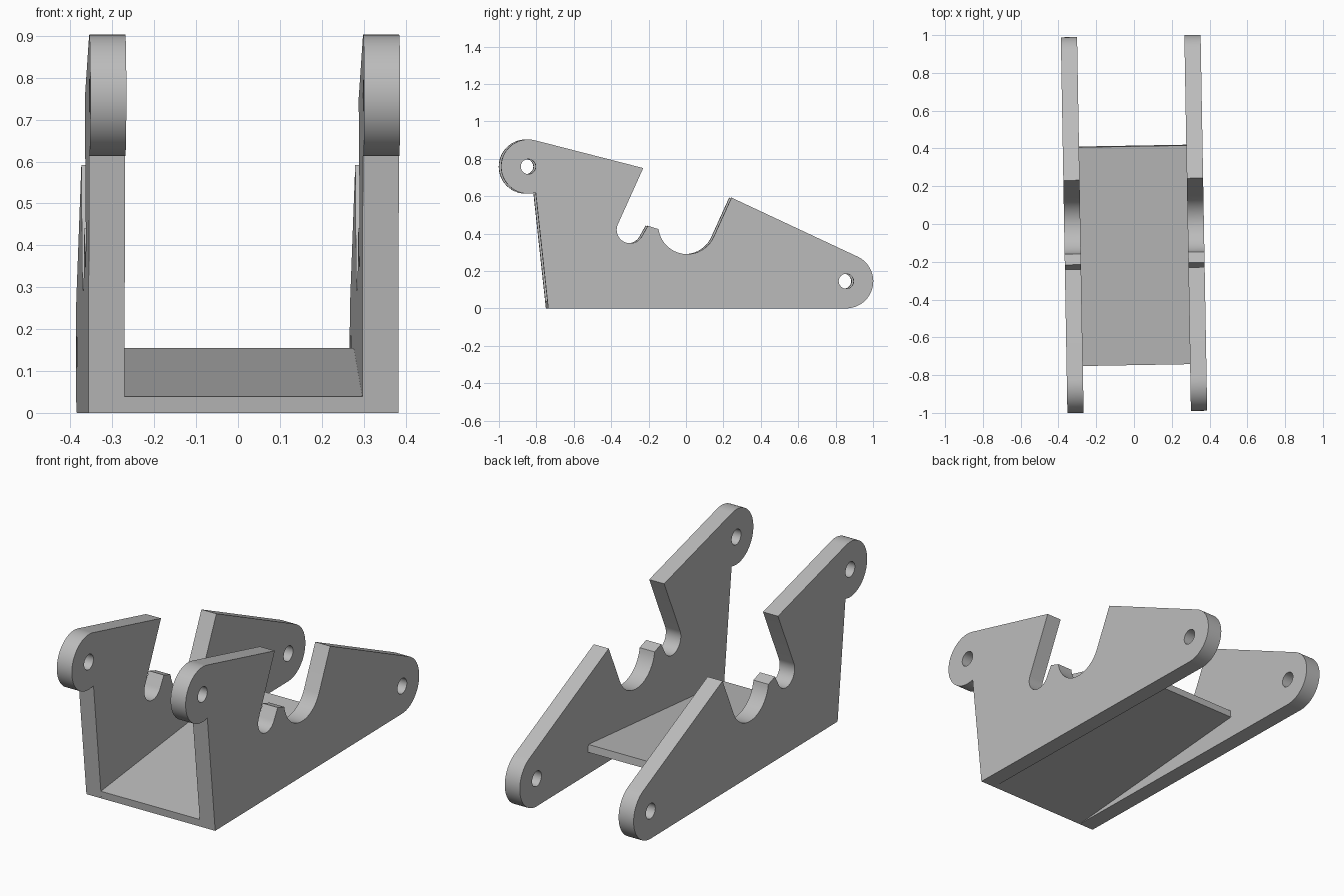
import bpy
from math import sin, cos, pi, radians
from mathutils import Matrix

cube = bpy.data.objects.get("Cube")
if cube:
    bpy.data.objects.remove(cube)

gray = bpy.data.materials.new("plain_gray")
gray.use_nodes = True
color = (0.5, 0.5, 0.5, 1)
gray.diffuse_color = color
gray.node_tree.nodes["Principled BSDF"].inputs["Base Color"].default_value = color

TURN = Matrix.Rotation(radians(1), 4, 'Z')   # whole bracket is slightly turned
INNER, OUTER = 0.284, 0.37


def arc(cy, cz, r, start, end, n=24):
    """Points along an arc, angles in degrees."""
    angles = [radians(start + (end - start) * i / n) for i in range(n + 1)]
    return [(cy + r * cos(a), cz + r * sin(a)) for a in angles]


def extruded(name, loops, x0, x1):
    """Extrude y-z outlines (inner loops become holes) from x0 to x1."""
    curve = bpy.data.curves.new(name, 'CURVE')
    curve.dimensions = '2D'
    curve.fill_mode = 'BOTH'
    curve.extrude = (x1 - x0) / 2
    for loop in loops:
        spline = curve.splines.new('POLY')
        spline.points.add(len(loop) - 1)
        for point, (y, z) in zip(spline.points, loop):
            point.co = (y, z, 0, 1)
        spline.use_cyclic_u = True
    obj = bpy.data.objects.new(name, curve)
    bpy.context.collection.objects.link(obj)
    # Outline plane stands upright, thickness along x
    upright = Matrix(((0, 0, 1, 0), (1, 0, 0, 0), (0, 1, 0, 0), (0, 0, 0, 1)))
    obj.matrix_world = TURN @ Matrix.Translation(((x0 + x1) / 2, 0, 0)) @ upright
    bpy.ops.object.select_all(action='DESELECT')
    obj.select_set(True)
    bpy.context.view_layer.objects.active = obj
    bpy.ops.object.convert(target='MESH')
    obj = bpy.context.object
    obj.data.materials.clear()
    obj.data.materials.append(gray)
    bpy.ops.object.shade_smooth_by_angle(angle=radians(30))
    return obj


# Side plate outline: base, rear lug, large cradle, small notch, front lug
front_lug, rear_lug, lug_r = (-0.85, 0.758), (0.85, 0.145), 0.145
outline = (
    [(-0.743, 0)]
    + arc(*rear_lug, lug_r, -90, 64, 32)
    + [(0.237, 0.592)]
    + arc(0, 0.445, 0.155, -25, -172)
    + [(-0.21, 0.442)]
    + arc(-0.305, 0.42, 0.072, -27, -204)
    + [(-0.235, 0.75)]
    + arc(*front_lug, lug_r, 76, 286, 40)
)
holes = [arc(*lug, 0.04, 0, 345, 23) for lug in (front_lug, rear_lug)]

for side, x0, x1 in (("left", INNER, OUTER), ("right", -OUTER, -INNER)):
    extruded(side + "_side_plate", [outline] + holes, x0, x1)

# Sloping floor plate between the sides
floor = [(-0.743, 0), (0.415, 0.116), (0.411, 0.155), (-0.747, 0.039)]
extruded("sloped_floor", [floor], -INNER, INNER)
